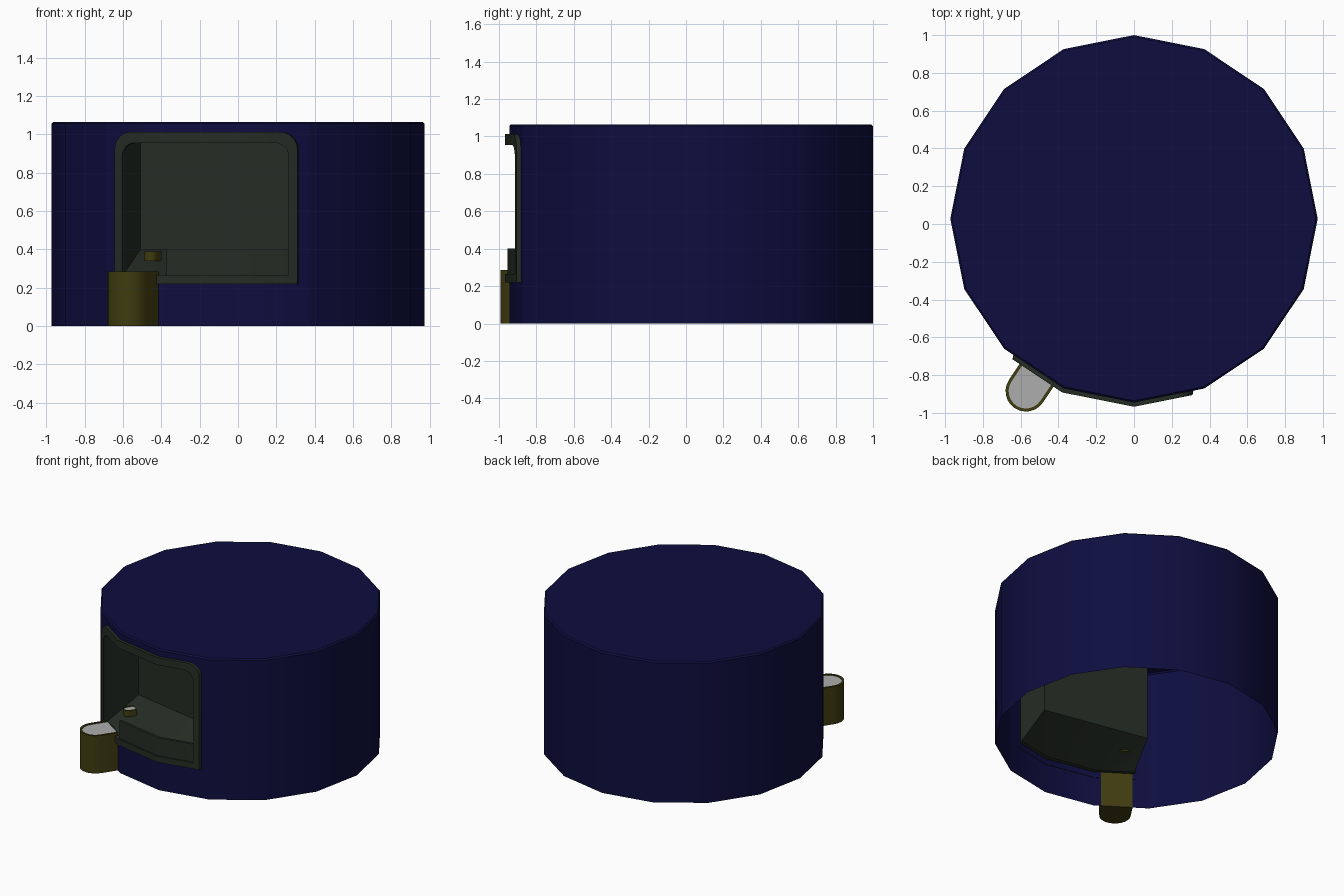
import bpy, bmesh, math
from mathutils import Vector

if "Cube" in bpy.data.objects:
    bpy.data.objects.remove(bpy.data.objects["Cube"])

R, CY, H = 0.9725, 0.0275, 1.065
TURN = math.radians(11.25)
AP = R * math.cos(TURN)            # distance to a flat side
HW = R * math.sin(TURN)            # half width of a flat side
OU, IU = 0.486, 0.443              # frame half widths, outer and inner
OB, OT, IB, IT = 0.22, 1.012, 0.265, 0.955


def mat(name, c):
    m = bpy.data.materials.new(name)
    m.diffuse_color = (*c, 1)
    m.use_nodes = True
    m.node_tree.nodes["Principled BSDF"].inputs["Base Color"].default_value = m.diffuse_color
    return m


navy = mat("navy", (0.0042, 0.0042, 0.05))
green = mat("dark_green", (0.018, 0.026, 0.018))
olive = mat("olive", (0.05, 0.045, 0.005))
white = mat("pale_grey", (0.42, 0.42, 0.42))


def to_world(u, v, z):
    # u runs along the doorway, v points outward from the drum centre
    c, s = math.cos(TURN), math.sin(TURN)
    return Vector((u * c - v * s, -u * s - v * c + CY, z))


def on_wall(u, z, off=0.0):
    k = math.tan(2 * TURN)
    v = AP + off - max(0, abs(u) - HW - off * math.tan(TURN)) * k
    if abs(u) > HW:
        v = AP - (abs(u) - HW) * k + off / math.cos(2 * TURN)
        v = min(v, AP + off)
    return to_world(u, v, z)


def make(name, faces, mats, rule=None, smooth=True, flip=False):
    bm = bmesh.new()
    for f in faces:
        bm.faces.new([bm.verts.new(p) for p in f])
    bmesh.ops.remove_doubles(bm, verts=bm.verts, dist=1e-4)
    bmesh.ops.recalc_face_normals(bm, faces=bm.faces)
    if flip:
        bmesh.ops.reverse_faces(bm, faces=bm.faces)
    if rule:
        for f in bm.faces:
            f.material_index = rule(f)
    me = bpy.data.meshes.new(name)
    bm.to_mesh(me)
    bm.free()
    for m in mats:
        me.materials.append(m)
    ob = bpy.data.objects.new(name, me)
    bpy.context.collection.objects.link(ob)
    if smooth:
        bpy.ops.object.select_all(action='DESELECT')
        ob.select_set(True)
        bpy.context.view_layer.objects.active = ob
        bpy.ops.object.shade_smooth_by_angle(angle=math.radians(30))
    return ob


# drum: open-bottomed 16-sided shell with a doorway left out
B = 0.01


def ring(i, z, r=R):
    a = TURN * (2 * i - 1)
    return to_world(r * math.sin(a), r * math.cos(a), z)


faces = []
for i in range(16):
    faces.append([ring(i, H - B), ring(i + 1, H - B), ring(i + 1, H, R - B), ring(i, H, R - B)])
    if i not in (0, 1, 15):
        faces.append([ring(i, 0), ring(i + 1, 0), ring(i + 1, H - B), ring(i, H - B)])
faces.append([ring(i, H, R - B) for i in range(16)])


def patch(u0, u1, z0, z1):
    faces.append([on_wall(u0, z0), on_wall(u1, z0), on_wall(u1, z1), on_wall(u0, z1)])


U2 = R * math.sin(3 * TURN)
cols = [-U2, -IU, -HW, HW, IU, U2]
for n, (a, b) in enumerate(zip(cols, cols[1:])):
    patch(a, b, 0, IB)
    patch(a, b, IT, H - B)
    if n in (0, 4):
        patch(a, b, IB, IT)
make("drum", faces, [navy])


# doorway frame bent round the drum, with rounded top corners
def outline(hu, zb, zt, r):
    half = [(0.194, zb), (hu, zb)]
    for k in range(7):
        a = math.pi / 2 * k / 6
        half.append((hu - r + r * math.cos(a), zt - r + r * math.sin(a)))
    half.append((0.194, zt))
    return half + [(-u, z) for u, z in reversed(half)]


outer = outline(OU, OB, OT, 0.09)
inner = outline(IU, IB, IT, 0.07)
faces = []
T = 0.022
for i in range(len(outer)):
    j = (i + 1) % len(outer)
    o, p, q, s = outer[i], outer[j], inner[j], inner[i]
    faces.append([on_wall(*o, T), on_wall(*p, T), on_wall(*q, T), on_wall(*s, T)])
    faces.append([on_wall(*o, -0.002), on_wall(*p, -0.002), on_wall(*p, T), on_wall(*o, T)])
    faces.append([on_wall(*s, -0.03), on_wall(*q, -0.03), on_wall(*q, T), on_wall(*s, T)])
make("doorway_frame", faces, [green])

# alcove behind the doorway, with a ramped floor
us = [-IU, -HW, HW, IU]
fb = [on_wall(u, IB) for u in us]
ft = [on_wall(u, IT) for u in us]
BU, BV, BZ = 0.403, 0.578, 0.4
b0, b1 = to_world(-BU, BV, BZ), to_world(BU, BV, BZ)
t0, t1 = to_world(-BU, BV, IT), to_world(BU, BV, IT)
make("alcove", [
    [b0, b1, t1, t0],
    [fb[0], b0, t0, ft[0]],
    [fb[3], b1, t1, ft[3]],
    ft + [t1, t0],
    [fb[0], fb[1], b0], [fb[1], fb[2], b1, b0], [fb[2], fb[3], b1],
], [green], flip=True)

# low sill across the doorway
faces = []
for a, b in ((-HW, HW), (HW, IU)):
    def q(u, z, off):
        return on_wall(u, z, off)
    faces.append([q(a, IB, .01), q(b, IB, .01), q(b, BZ, .01), q(a, BZ, .01)])
    faces.append([q(a, BZ, .01), q(b, BZ, .01), q(b, BZ, -.01), q(a, BZ, -.01)])
    faces.append([q(a, IB, -.01), q(b, IB, -.01), q(b, BZ, -.01), q(a, BZ, -.01)])
faces.append([q(-HW, IB, .01), q(-HW, IB, -.01), q(-HW, BZ, -.01), q(-HW, BZ, .01)])
make("door_sill", faces, [green])


# round-ended posts: a half circle outside and straight sides to the wall
def stadium(c, r, reach, z, n=12):
    a0 = math.atan2(-0.831, -0.555)
    pts = [(c[0] + r * math.cos(a0 + math.pi * (k / n - .5)),
            c[1] + r * math.sin(a0 + math.pi * (k / n - .5))) for k in range(n + 1)]
    d = (0.555 * reach, 0.831 * reach)
    pts += [(pts[-1][0] + d[0], pts[-1][1] + d[1]), (pts[0][0] + d[0], pts[0][1] + d[1])]
    return [Vector((x, y, z)) for x, y in pts]


def post(name, c, r, rim, reach, z0, z1):
    lo, hi = stadium(c, r, reach, z0), stadium(c, r, reach, z1)
    ins, dip = stadium(c, r - rim, reach, z1), stadium(c, r - rim, reach, z1 - 0.006)
    n = len(lo)
    fs = [lo, dip]
    for i in range(n):
        j = (i + 1) % n
        fs.append([lo[i], lo[j], hi[j], hi[i]])
        if i != n - 2:
            fs.append([hi[i], hi[j], ins[j], ins[i]])
            fs.append([ins[i], ins[j], dip[j], dip[i]])
    make(name, fs, [olive, white],
         lambda f: 1 if len(f.verts) > 6 and f.calc_center_median().z > z0 + 0.01 else 0)


post("outer_post", (-0.572, -0.885), 0.108, 0.016, 0.125, 0.0, 0.285)
post("inner_spout", (-0.455, -0.66), 0.036, 0.006, 0.05, 0.34, 0.388)
